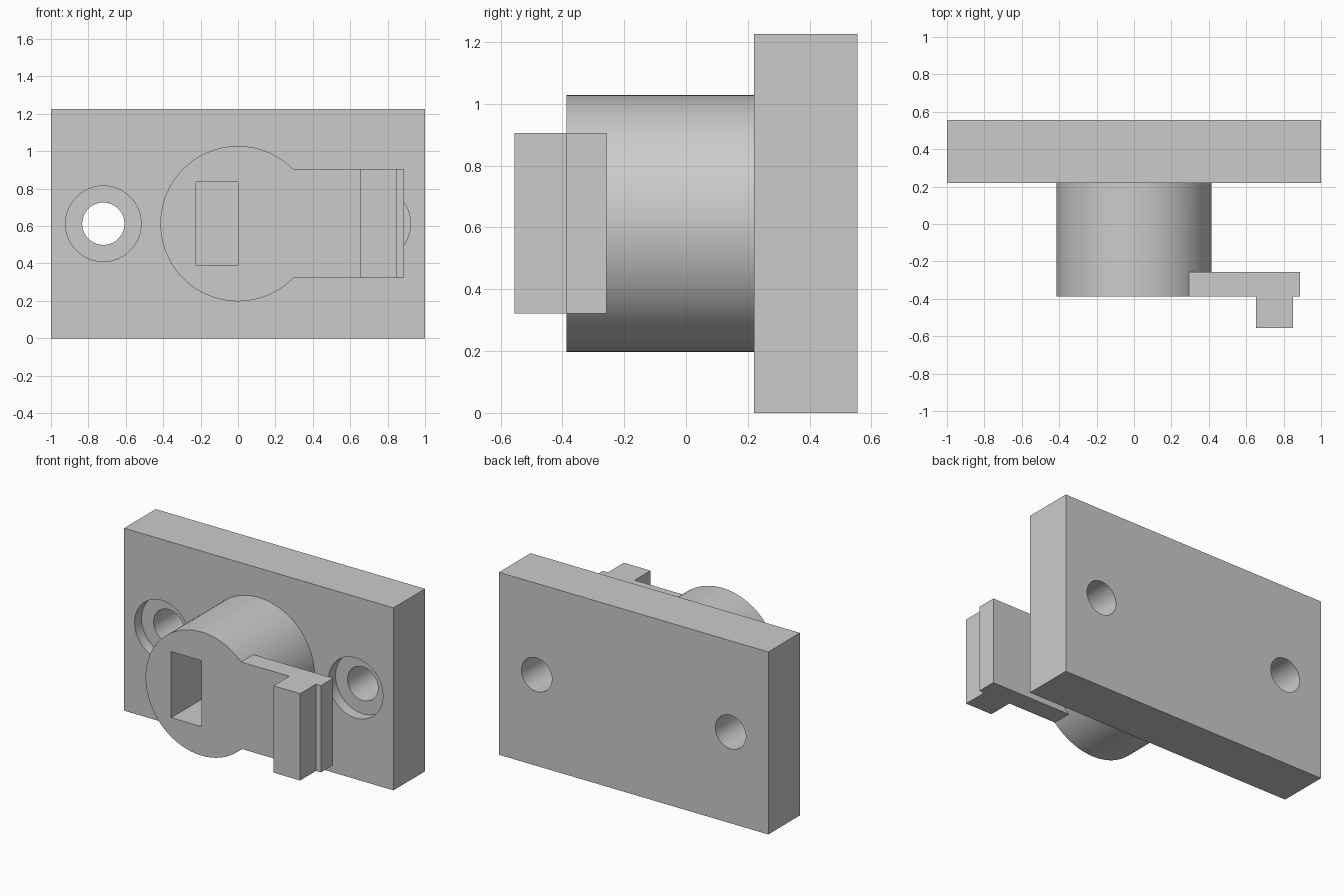
import bpy, bmesh, math

if "Cube" in bpy.data.objects:
    bpy.data.objects.remove(bpy.data.objects["Cube"])

MID = 0.6125          # height of the centre line
FACE = 0.22           # front face of the plate
FRONT = -0.387        # front face of the boss and arm


def box(name, x, y, z):
    bpy.ops.mesh.primitive_cube_add(size=1, location=[sum(r) / 2 for r in (x, y, z)])
    o = bpy.context.object
    o.name = name
    o.scale = [r[1] - r[0] for r in (x, y, z)]
    bpy.ops.object.transform_apply(location=True, rotation=True, scale=True)
    return o


def rod(name, x, y, r):
    bpy.ops.mesh.primitive_cylinder_add(vertices=96, radius=r, depth=y[1] - y[0],
                                        location=(x, sum(y) / 2, MID),
                                        rotation=(math.pi / 2, 0, 0))
    o = bpy.context.object
    o.name = name
    bpy.ops.object.transform_apply(location=True, rotation=True, scale=True)
    return o


def prism(name, profile, z0, z1):
    bm = bmesh.new()
    face = bm.faces.new([bm.verts.new((x, y, z0)) for x, y in profile])
    ext = bmesh.ops.extrude_face_region(bm, geom=[face])
    top = [v for v in ext["geom"] if isinstance(v, bmesh.types.BMVert)]
    bmesh.ops.translate(bm, verts=top, vec=(0, 0, z1 - z0))
    bmesh.ops.recalc_face_normals(bm, faces=bm.faces)
    me = bpy.data.meshes.new(name)
    bm.to_mesh(me)
    bm.free()
    o = bpy.data.objects.new(name, me)
    bpy.context.collection.objects.link(o)
    return o


def combine(target, other, operation):
    mod = target.modifiers.new(operation.title(), 'BOOLEAN')
    mod.operation, mod.solver, mod.object = operation, 'EXACT', other
    bpy.context.view_layer.objects.active = target
    bpy.ops.object.modifier_apply(modifier=mod.name)
    bpy.data.objects.remove(other)


# mounting plate with two counterbored screw holes
plate = box("mounting_plate", (-1, 1), (FACE, 0.555), (0, 2 * MID))
for x in (-0.72, 0.72):
    combine(plate, rod("counterbore", x, (FACE - 0.1, FACE + 0.075), 0.202), 'DIFFERENCE')
    combine(plate, rod("screw_hole", x, (FACE - 0.1, 0.7), 0.113), 'DIFFERENCE')

# round boss with the arm and its raised lip
boss = rod("boss_with_arm", 0, (FRONT, FACE), 0.415)
arm = prism("arm", [(0.1, FRONT), (0.652, FRONT), (0.652, -0.555), (0.85, -0.555),
                    (0.85, FRONT), (0.887, FRONT), (0.887, -0.257), (0.1, -0.257)],
            0.322, 0.905)
combine(boss, arm, 'UNION')

# rectangular pocket in the boss
combine(boss, box("pocket", (-0.225, 0), (-0.6, FACE - 0.02), (0.392, 0.835)), 'DIFFERENCE')

# one solid part
combine(plate, boss, 'UNION')
plate.name = "latch_mount"
bpy.ops.object.select_all(action='DESELECT')
plate.select_set(True)
bpy.context.view_layer.objects.active = plate
bpy.ops.object.shade_smooth_by_angle(angle=math.radians(30))
